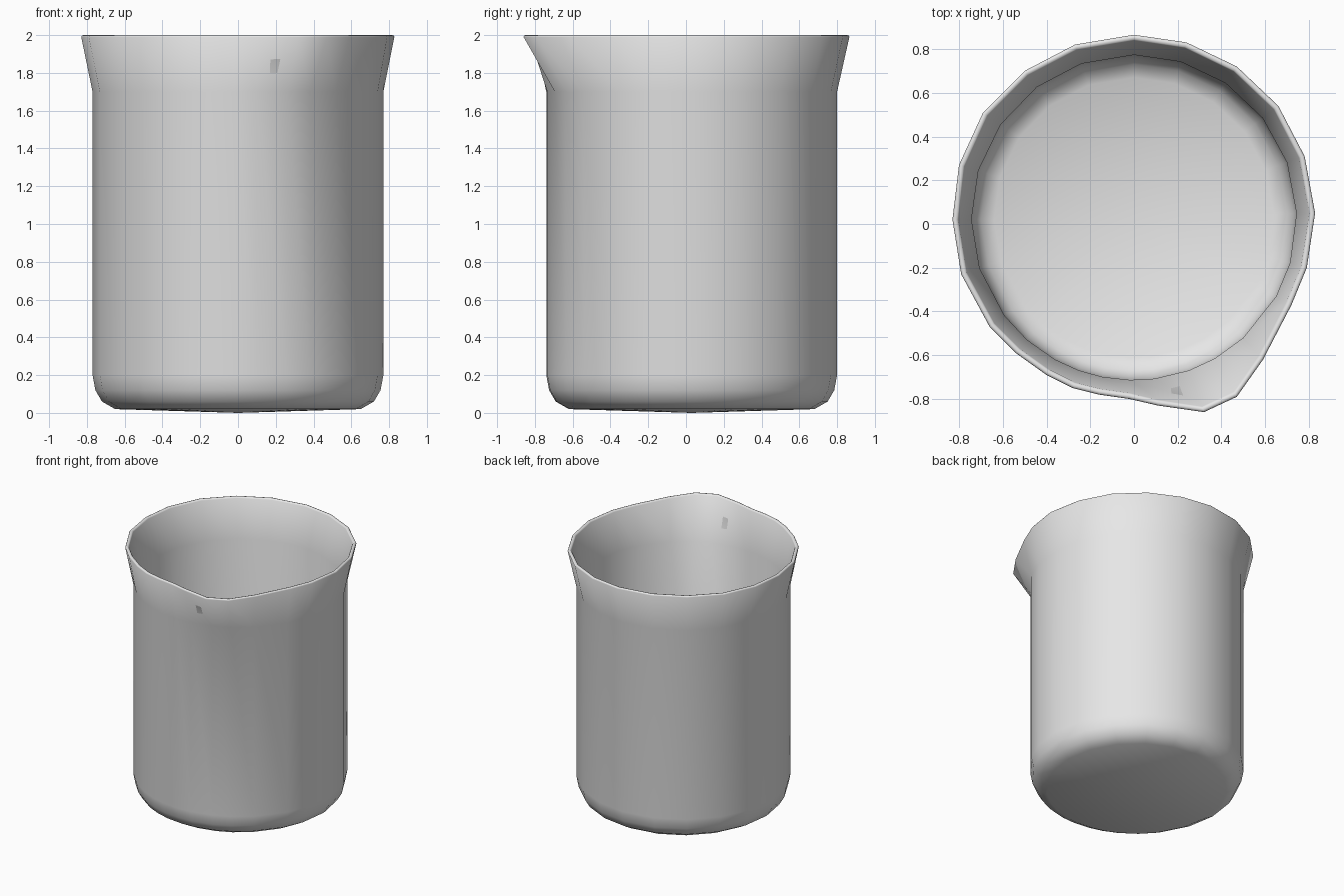
import bpy, bmesh, math

if "Cube" in bpy.data.objects:
    bpy.data.objects.remove(bpy.data.objects["Cube"])

CY = 0.03  # axis of the round body; the spout shifts the overall bounds

# Rim outline seen from above (spout at front right), as x, y
RIM = [(0.0, 0.865), (0.24, 0.83), (0.47, 0.72), (0.66, 0.54), (0.78, 0.31),
       (0.828, 0.05), (0.79, -0.20), (0.72, -0.37), (0.59, -0.62), (0.47, -0.79),
       (0.32, -0.86), (0.11, -0.83), (-0.02, -0.80), (-0.16, -0.78), (-0.28, -0.75),
       (-0.40, -0.69), (-0.54, -0.59), (-0.66, -0.47), (-0.79, -0.23), (-0.83, 0.02),
       (-0.80, 0.27), (-0.69, 0.51), (-0.50, 0.70), (-0.27, 0.82)]
POLAR = [(math.atan2(y - CY, x), math.hypot(x, y - CY)) for x, y in RIM]

# Section from outer base, over the rim, to inner floor: (kind, radius or rim inset, z)
SECTION = [("r", 0.65, 0.02), ("r", 0.72, 0.06), ("r", 0.755, 0.12), ("r", 0.77, 0.20),
           ("r", 0.77, 1.70), ("rim", 0.0, 1.99), ("rim", 0.004, 1.998),
           ("rim", 0.012, 2.0), ("rim", 0.022, 1.998), ("rim", 0.027, 1.99),
           ("r", 0.743, 1.70), ("r", 0.743, 0.20), ("r", 0.73, 0.13),
           ("r", 0.70, 0.08), ("r", 0.64, 0.05)]

bm = bmesh.new()


def ring(kind, value, z):
    verts = []
    for a, rim_r in POLAR:
        r = value if kind == "r" else rim_r - value
        verts.append(bm.verts.new((r * math.cos(a), CY + r * math.sin(a), z)))
    return verts


# Beaker wall with flared lip and pouring spout
rings = [ring(*s) for s in SECTION]
n = len(POLAR)
for lo, hi in zip(rings, rings[1:]):
    for i in range(n):
        j = (i + 1) % n
        bm.faces.new((lo[i], lo[j], hi[j], hi[i]))

# Slightly domed base and inner floor
for loop, z in ((rings[0], 0.0), (rings[-1], 0.03)):
    centre = bm.verts.new((0, CY, z))
    for i in range(n):
        bm.faces.new((loop[i], loop[(i + 1) % n], centre))

bmesh.ops.recalc_face_normals(bm, faces=bm.faces)
mesh = bpy.data.meshes.new("beaker")
bm.to_mesh(mesh)
bm.free()

# Pale neutral finish
mat = bpy.data.materials.new("pale grey")
mat.diffuse_color = (0.8, 0.8, 0.8, 1)
mat.use_nodes = True
mat.node_tree.nodes["Principled BSDF"].inputs["Base Color"].default_value = mat.diffuse_color
mesh.materials.append(mat)

beaker = bpy.data.objects.new("beaker", mesh)
bpy.context.collection.objects.link(beaker)
bpy.context.view_layer.objects.active = beaker
beaker.select_set(True)
bpy.ops.object.shade_smooth_by_angle(angle=math.radians(60))
